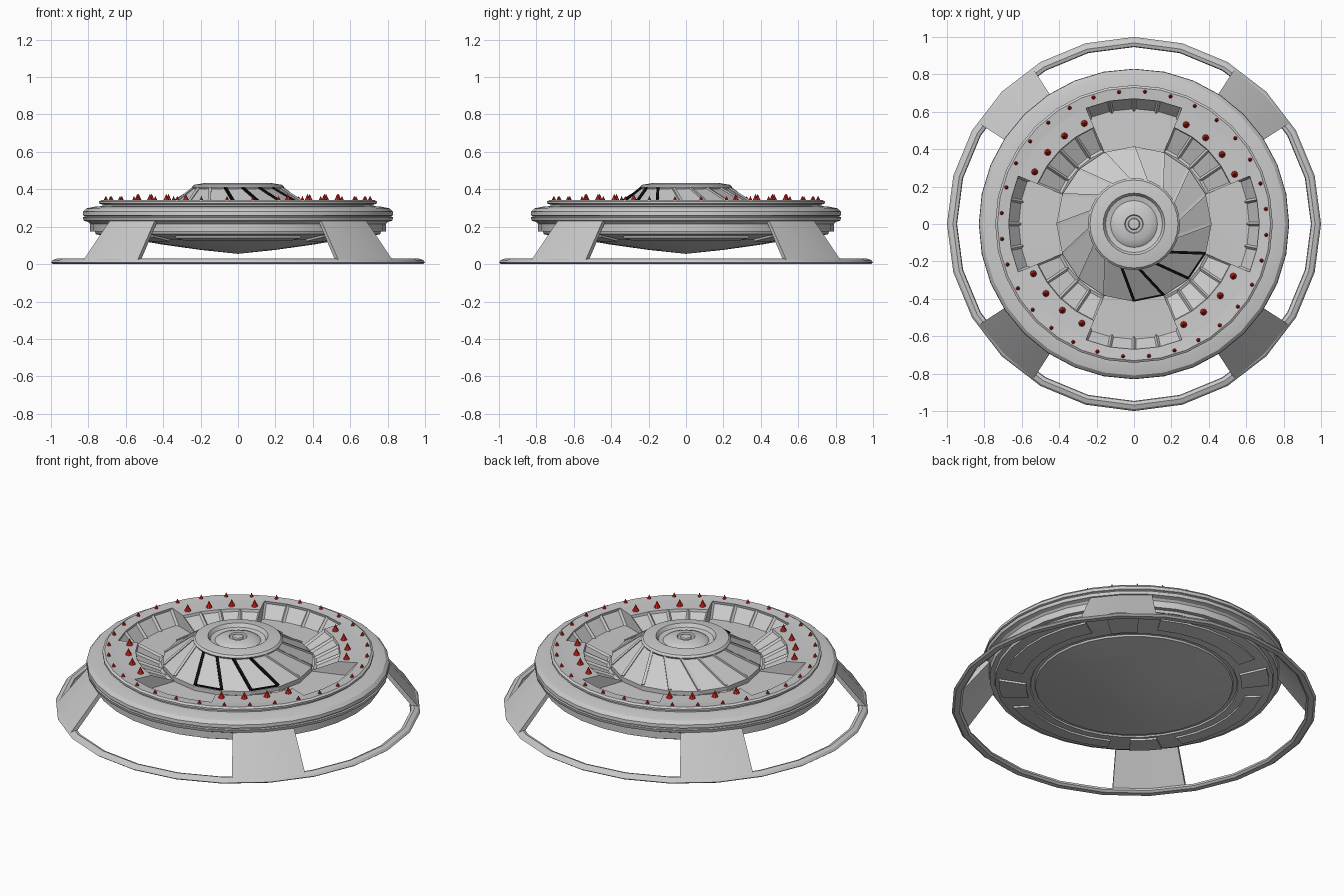
import bpy, bmesh, math
from mathutils import Vector

if "Cube" in bpy.data.objects:
    bpy.data.objects.remove(bpy.data.objects["Cube"])

def material(name, rgb):
    m = bpy.data.materials.new(name)
    m.diffuse_color = (*rgb, 1)
    m.use_nodes = True
    m.node_tree.nodes["Principled BSDF"].inputs["Base Color"].default_value = m.diffuse_color
    return m

GREY = material("hull_grey", (0.60, 0.60, 0.60))
RED = material("lamp_red", (0.75, 0.02, 0.01))
BLACK = material("trim_black", (0.004, 0.004, 0.004))

def P(r, z, deg):
    a = math.radians(deg)
    return Vector((r * math.cos(a), r * math.sin(a), z))

def finish(bm, name, mat, recalc=True, smooth=True):
    bmesh.ops.remove_doubles(bm, verts=bm.verts, dist=1e-5)
    if recalc:
        bmesh.ops.recalc_face_normals(bm, faces=bm.faces)
    me = bpy.data.meshes.new(name)
    bm.to_mesh(me)
    bm.free()
    ob = bpy.data.objects.new(name, me)
    bpy.context.collection.objects.link(ob)
    me.materials.append(mat)
    if smooth:
        bpy.ops.object.select_all(action='DESELECT')
        ob.select_set(True)
        bpy.context.view_layer.objects.active = ob
        bpy.ops.object.shade_smooth_by_angle(angle=math.radians(28))
    return ob

def quad(bm, pts):
    return bm.faces.new([bm.verts.new(p) for p in pts])

def lathe(name, prof, n, mat=GREY, closed=False):
    bm = bmesh.new()
    pairs = list(zip(prof, prof[1:] + prof[:1] if closed else prof[1:]))
    for i in range(n):
        a, b = 360 * i / n, 360 * (i + 1) / n
        for (r0, z0), (r1, z1) in pairs:
            pts = [P(r0, z0, a)]
            if r0 > 0:
                pts.append(P(r0, z0, b))
            if r1 > 0:
                pts.append(P(r1, z1, b))
            pts.append(P(r1, z1, a))
            quad(bm, pts)
    return finish(bm, name, mat)

def sector(name, prof, a0, a1, steps):
    """Closed profile swept over part of a circle, with end caps."""
    bm = bmesh.new()
    rings = [[bm.verts.new(P(r, z, a0 + (a1 - a0) * i / steps)) for r, z in prof]
             for i in range(steps + 1)]
    n = len(prof)
    for u, v in zip(rings, rings[1:]):
        for j in range(n):
            k = (j + 1) % n
            bm.faces.new((u[j], u[k], v[k], v[j]))
    bm.faces.new(rings[0])
    bm.faces.new(rings[-1])
    return finish(bm, name, GREY)

def beams(name, pairs, w, h, mat):
    """Thin rectangular bars between pairs of points."""
    bm = bmesh.new()
    for p, q in pairs:
        d = (q - p).normalized()
        s = d.cross(Vector((0, 0, 1))).normalized()
        u = s.cross(d)
        v = [bm.verts.new(e + s * x * w / 2 + u * y * h / 2) for e in (p, q)
             for x, y in ((-1, -1), (1, -1), (1, 1), (-1, 1))]
        for f in ((0, 1, 2, 3), (4, 5, 6, 7), (0, 1, 5, 4), (1, 2, 6, 5), (2, 3, 7, 6), (3, 0, 4, 7)):
            bm.faces.new([v[i] for i in f])
    return finish(bm, name, mat, smooth=False)

# Hull: shallow belly, stepped rim and upper lip
lathe("hull", [(0, 0.055), (0.2, 0.076), (0.4, 0.104), (0.54, 0.128), (0.545, 0.138), (0.565, 0.138),
               (0.57, 0.13), (0.72, 0.152), (0.76, 0.16), (0.765, 0.175), (0.79, 0.175), (0.79, 0.215),
               (0.80, 0.225), (0.825, 0.232), (0.83, 0.25), (0.822, 0.253), (0.822, 0.258), (0.83, 0.261),
               (0.828, 0.28), (0.81, 0.298), (0.76, 0.308), (0.725, 0.31), (0.725, 0.318), (0.742, 0.324),
               (0.742, 0.335), (0.73, 0.343), (0.67, 0.338)], 32)

# Upper deck: deep bays on the four sides, window slopes on the diagonals
bm = bmesh.new()
windows = []
STEP = 11.25
BAY = [(0.67, 0.338), (0.60, 0.255), (0.40, 0.262)]
SLOPE = [(0.67, 0.338), (0.56, 0.335), (0.42, 0.27), (0.40, 0.262)]
for i in range(32):
    a, b = i * STEP, (i + 1) * STEP
    bay = ((i + 2) // 4) % 2 == 0
    prof = BAY if bay else SLOPE
    for j, ((r0, z0), (r1, z1)) in enumerate(zip(prof, prof[1:])):
        f = quad(bm, (P(r0, z0, a), P(r0, z0, b), P(r1, z1, b), P(r1, z1, a)))
        if j == (0 if bay else 1):
            windows.append(f)
for k in range(8):  # cheeks between bays and slopes
    pts = [P(r, z, 22.5 + 45 * k) for r, z in SLOPE + [BAY[1]]]
    quad(bm, pts if k % 2 else pts[::-1])
bmesh.ops.remove_doubles(bm, verts=bm.verts, dist=1e-5)
bm.normal_update()
bmesh.ops.inset_individual(bm, faces=windows, thickness=0.014, depth=-0.012)
finish(bm, "deck_with_windows", GREY, recalc=False)

# Central turret with twisted panels
TW, RO, ZO, RI, ZI = 17, 0.415, 0.288, 0.235, 0.408
bm = bmesh.new()
for k in range(16):
    a, b = 22.5 * k, 22.5 * (k + 1)
    quad(bm, (P(RO, ZO, a), P(RO, ZO, b), P(RI, ZI, b - TW), P(RI, ZI, a - TW)))
    quad(bm, (P(RO, 0.25, a), P(RO, 0.25, b), P(RO, ZO, b), P(RO, ZO, a)))
finish(bm, "turret_panels", GREY, smooth=False)

def rib(a):
    return P(RO - 0.006, ZO + 0.004, a), P(RI, ZI, a - TW)

black_at = (270, 292.5, 315, 337.5)
beams("turret_ribs", [rib(22.5 * k) for k in range(16) if 22.5 * k not in black_at], 0.016, 0.014, GREY)
beams("turret_black_ribs", [rib(a) for a in black_at], 0.015, 0.016, BLACK)
edges = []
for a in (270, 315):
    (p0, q0), (p1, q1) = rib(a), rib(a + 22.5)
    edges += [(p0, p1), (q0, q1)]
beams("turret_black_sills", edges, 0.008, 0.012, BLACK)

# Turret cap with sunken dome
lathe("turret_cap", [(0.22, 0.395), (0.24, 0.402), (0.246, 0.413), (0.235, 0.424), (0.175, 0.434),
                     (0.165, 0.434), (0.152, 0.414), (0.125, 0.408), (0.115, 0.416), (0.085, 0.426),
                     (0.05, 0.431), (0.045, 0.424), (0.032, 0.424), (0.028, 0.431), (0, 0.434)], 32)

# Red warning lamps: a row of small cones and groups of larger ones
def cones(name, spots, rad, h):
    bm = bmesh.new()
    for r, z, a in spots:
        base = [P(rad, 0, 45 * i) + P(r, z, a) for i in range(8)]
        tip = P(r, z + h, a)
        for i in range(8):
            quad(bm, (base[i], base[(i + 1) % 8], tip))
        quad(bm, base[::-1])
    finish(bm, name, RED)

cones("small_lamps", [(0.71, 0.338, 6.5 + STEP * k) for k in range(32)], 0.012, 0.027)
cones("large_lamps", [(0.60, 0.334, 44.3 + 90 * q + 12 * (j - 1.5)) for q in range(4) for j in range(4)],
      0.019, 0.042)

# Landing ring and four sloping legs
lathe("landing_ring", [(0.958, 0), (0.988, 0), (1.0, 0.009), (0.99, 0.022), (0.968, 0.03),
                       (0.95, 0.024), (0.946, 0.01)], 24, closed=True)
for k, side in enumerate(("back_right", "back_left", "front_left", "front_right")):
    c = 45 + 90 * k
    sector(side + "_leg", [(0.79, 0.23), (0.815, 0.235), (0.985, 0.022), (0.96, 0.012)], c - 12, c + 12, 2)
    # Belly mount above each leg
    sector(side + "_belly_mount", [(0.59, 0.15), (0.59, 0.122), (0.74, 0.144), (0.74, 0.17)], c - 7, c + 7, 2)

# Raised belly plates on the four sides
for k, side in enumerate(("right", "back", "left", "front")):
    c = 90 * k
    sector(side + "_belly_plate", [(0.62, 0.15), (0.62, 0.127), (0.71, 0.140), (0.71, 0.165)],
           c - 28.125, c + 28.125, 5)
